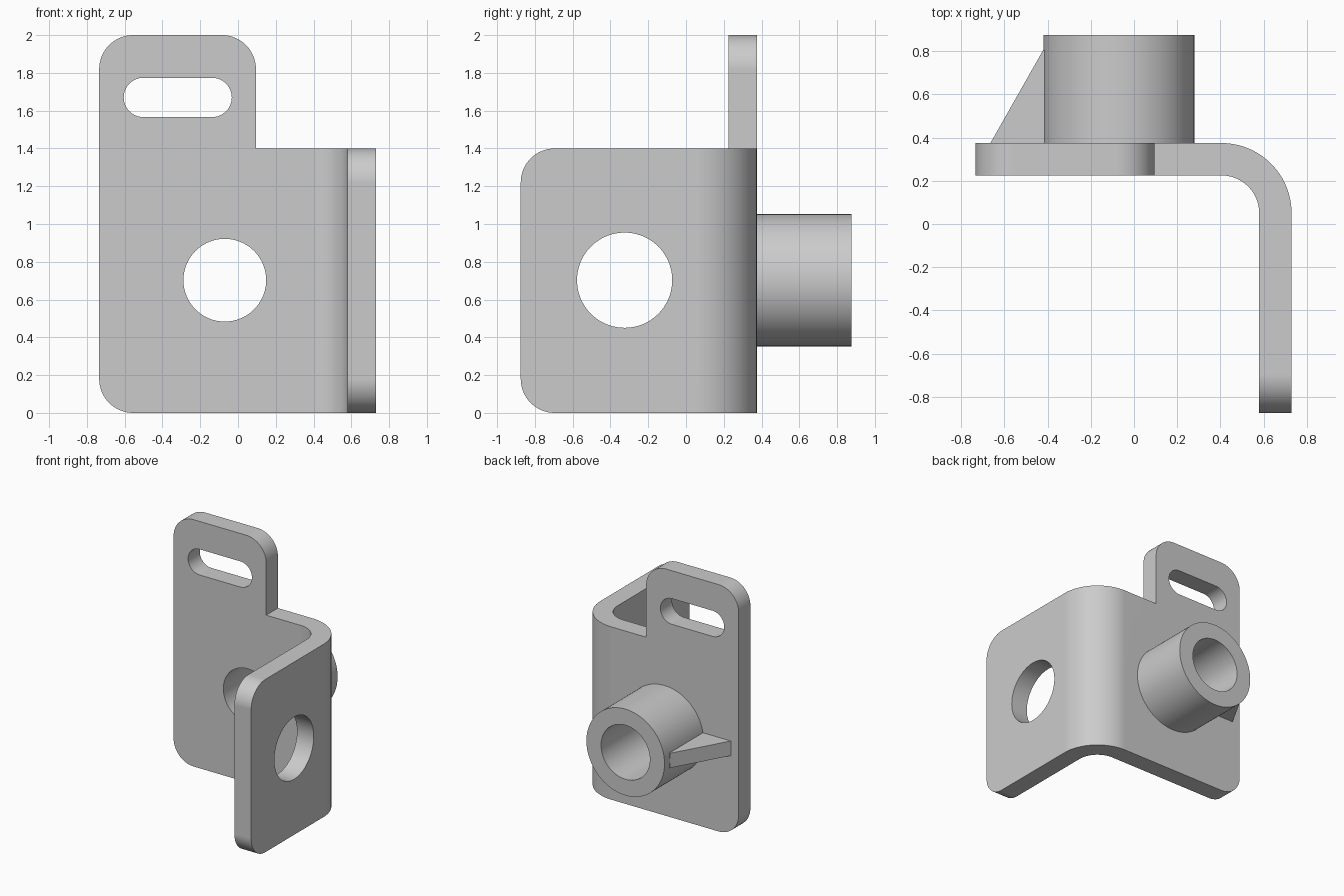
import bpy, bmesh, math
from mathutils import Vector

if "Cube" in bpy.data.objects:
    bpy.data.objects.remove(bpy.data.objects["Cube"], do_unlink=True)

grey = bpy.data.materials.new("light_grey")
grey.use_nodes = True
COLOUR = (0.6, 0.6, 0.6, 1)
grey.diffuse_color = COLOUR
grey.node_tree.nodes["Principled BSDF"].inputs["Base Color"].default_value = COLOUR


def rounded(corners, seg=16):
    """Outline from (u, v, radius) corners, each rounded by its own radius."""
    pts = []
    for i, (u, v, r) in enumerate(corners):
        p = Vector((u, v))
        if r == 0:
            pts.append(p)
            continue
        a = (Vector(corners[i - 1][:2]) - p).normalized()
        b = (Vector(corners[(i + 1) % len(corners)][:2]) - p).normalized()
        # All rounded corners are right angles
        centre = p + (a + b) * r
        for k in range(seg + 1):
            t = k / seg * math.pi / 2
            pts.append(centre - b * r * math.cos(t) - a * r * math.sin(t))
    return pts


def circle(u, v, r, n=96):
    return [(u + r * math.cos(2 * math.pi * i / n),
             v + r * math.sin(2 * math.pi * i / n)) for i in range(n)]


def prism(name, pts, axis, lo, hi):
    """Extrude a flat outline along an axis from lo to hi."""
    place = {"x": lambda p, d: (d, p[0], p[1]),
             "y": lambda p, d: (p[0], d, p[1]),
             "z": lambda p, d: (p[0], p[1], d)}[axis]
    bm = bmesh.new()
    face = bm.faces.new([bm.verts.new(place(p, lo)) for p in pts])
    new = bmesh.ops.extrude_face_region(bm, geom=[face])["geom"]
    shift = Vector(place((0, 0), hi - lo))
    bmesh.ops.translate(bm, vec=shift,
                        verts=[g for g in new if isinstance(g, bmesh.types.BMVert)])
    bmesh.ops.recalc_face_normals(bm, faces=bm.faces)
    mesh = bpy.data.meshes.new(name)
    bm.to_mesh(mesh)
    bm.free()
    mesh.materials.append(grey)
    obj = bpy.data.objects.new(name, mesh)
    bpy.context.collection.objects.link(obj)
    return obj


def combine(target, tool, operation):
    """Apply a boolean and discard the tool."""
    mod = target.modifiers.new(operation, "BOOLEAN")
    mod.object, mod.operation, mod.solver = tool, operation, "EXACT"
    bpy.context.view_layer.objects.active = target
    bpy.ops.object.modifier_apply(modifier=mod.name)
    bpy.data.objects.remove(tool, do_unlink=True)


# Bent sheet: L section seen from above, with a rounded bend
bracket = prism("bracket", rounded([
    (-0.735, 0.225, 0), (0.58, 0.225, 0.175), (0.58, -0.875, 0),
    (0.73, -0.875, 0), (0.73, 0.375, 0.325), (-0.735, 0.375, 0)], 24), "z", -0.1, 2.1)

# Trim to the back plate outline with its raised tab
combine(bracket, prism("front_outline", rounded([
    (-0.735, 0, 0.18), (0.9, 0, 0), (0.9, 1.4, 0), (0.095, 1.4, 0),
    (0.095, 2, 0.18), (-0.735, 2, 0.18)]), "y", -1, 1), "INTERSECT")

# Trim to the side plate outline with rounded front corners
combine(bracket, prism("side_outline", rounded([
    (-0.875, 0, 0.18), (0.1, 0, 0), (0.1, -0.2, 0), (0.6, -0.2, 0),
    (0.6, 2.2, 0), (0.1, 2.2, 0), (0.1, 1.4, 0), (-0.875, 1.4, 0.18)]),
    "x", -1, 1), "INTERSECT")

# Boss and its triangular rib on the back
combine(bracket, prism("boss", circle(-0.07, 0.7025, 0.35), "y", 0.3, 0.875), "UNION")
combine(bracket, prism("rib", [
    (-0.665, 0.3), (-0.665, 0.375), (-0.42, 0.807), (-0.36, 0.807), (-0.36, 0.3)],
    "z", 0.643, 0.762), "UNION")

# Boss bore, side plate hole and tab slot
combine(bracket, prism("bore", circle(-0.07, 0.7025, 0.219), "y", 0.1, 1), "DIFFERENCE")
combine(bracket, prism("side_hole", circle(-0.325, 0.7025, 0.252), "x", 0.45, 0.9), "DIFFERENCE")
combine(bracket, prism("slot", rounded([
    (-0.605, 1.566, 0.104), (-0.033, 1.566, 0.104),
    (-0.033, 1.774, 0.104), (-0.605, 1.774, 0.104)]), "y", 0.1, 0.5), "DIFFERENCE")

# Smooth curved walls, crisp edges, flat faces kept flat
bpy.ops.object.select_all(action="DESELECT")
bracket.select_set(True)
bpy.context.view_layer.objects.active = bracket
bpy.ops.object.shade_smooth_by_angle(angle=math.radians(30))
weighted = bracket.modifiers.new("flat_faces", "WEIGHTED_NORMAL")
weighted.keep_sharp = True
